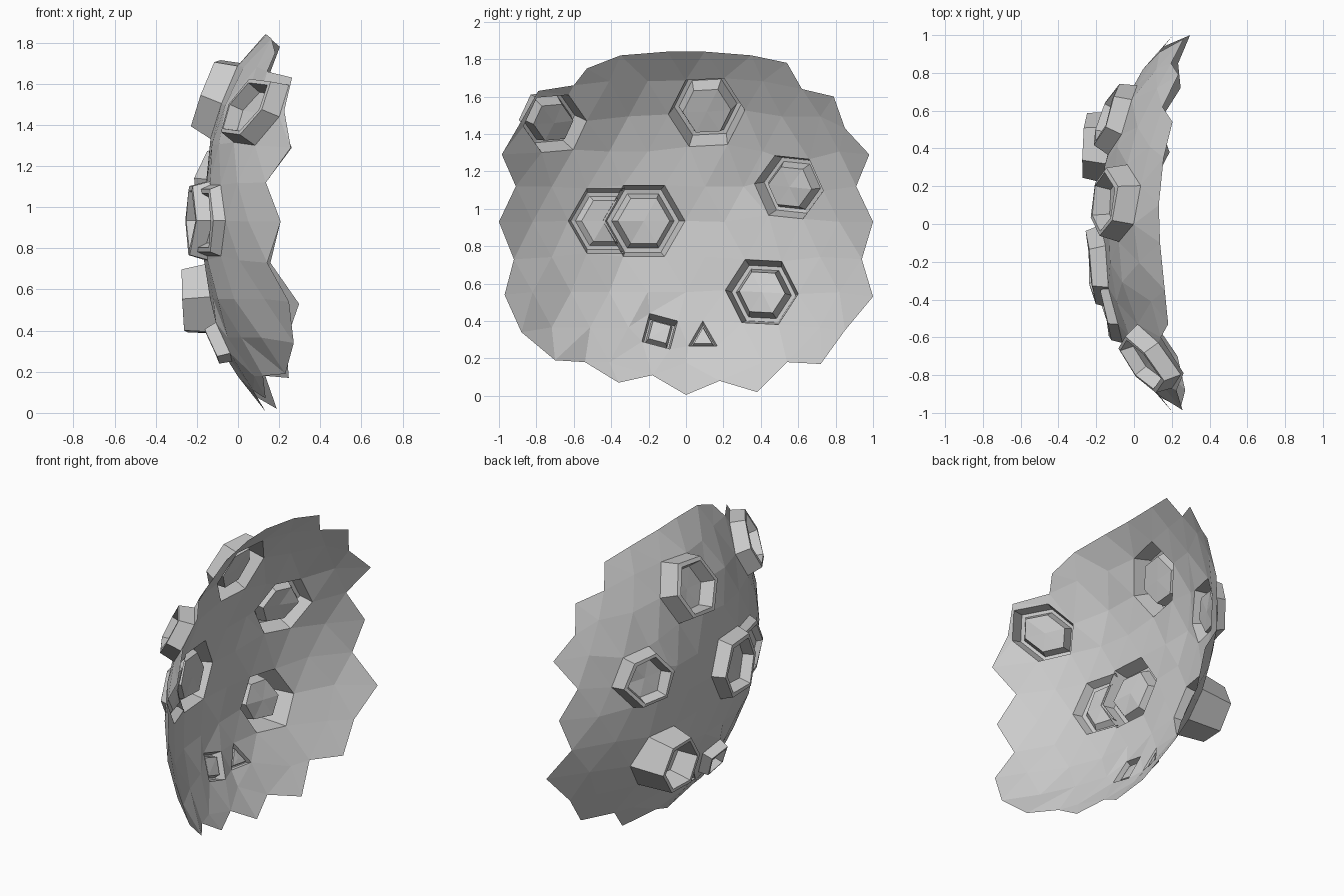
import bpy, bmesh, math
from mathutils import Vector, geometry

if "Cube" in bpy.data.objects:
    bpy.data.objects.remove(bpy.data.objects["Cube"])

CY, CZ = 0.0, 0.93   # middle of the shell in the y-z plane


def surf(y, z):
    """Bowl-shaped sheet opening towards +x, with slight roughness."""
    r = math.hypot(y - CY, z - CZ)
    rough = 0.014 * math.sin(17 * y + 5 * z) * math.cos(13 * z - 7 * y)
    return Vector((-0.165 + 0.37 * r ** 2.7 + rough, y, z))


def normal(y, z, tilt):
    """Outward (convex side) direction of the bowl."""
    r = math.hypot(y - CY, z - CZ)
    s = tilt * r ** 0.8
    return Vector((-1, s * (y - CY), s * (z - CZ))).normalized()


# Craters: y, z, radius, rim height, sides, turn in degrees, tilt with the bowl
craters = [
    (-0.225, 0.935, 0.22, 0.08, 6, 0, 1),
    (-0.43, 0.935, 0.20, 0.045, 6, 0, 1),
    (0.405, 0.555, 0.195, 0.175, 6, -3, 0.25),
    (0.55, 1.115, 0.185, 0.09, 6, -6, 1),
    (0.11, 1.515, 0.205, 0.11, 6, 3, 1),
    (-0.70, 1.455, 0.17, 0.09, 6, 5, 1),
    (-0.14, 0.345, 0.11, 0.06, 4, 30, 1),
    (0.09, 0.31, 0.09, 0.03, 3, 90, 1),
]


def ring(c, k=1.0):
    y, z, r, h, n, turn, tilt = c
    off = math.radians(turn)
    return [Vector((y + r * k * math.cos(off + i * math.tau / n),
                    z + r * k * math.sin(off + i * math.tau / n))) for i in range(n)]


def inside(p, poly):
    n = len(poly)
    return all((poly[(i + 1) % n] - poly[i]).cross(p - poly[i]) > -1e-5 for i in range(n))


def middle(points):
    return sum(points, Vector((0, 0))) / len(points)


# Ragged outline of the shell fragment (y, z)
outline = [Vector(p) for p in [
    (0, .005), (.18, .08), (.38, .02), (.54, .18), (.72, .17), (.85, .35), (1, .53),
    (.94, .73), (1, .93), (.91, 1.12), (.98, 1.29), (.85, 1.43), (.79, 1.6), (.62, 1.64),
    (.54, 1.78), (.35, 1.82), (.1, 1.84), (-.1, 1.84), (-.35, 1.82), (-.53, 1.75),
    (-.6, 1.66), (-.79, 1.63), (-.88, 1.47), (-.985, 1.29), (-.91, 1.12), (-1, .93),
    (-.92, .73), (-.97, .54), (-.88, .34), (-.7, .19), (-.54, .18), (-.36, .07), (-.18, .11)]]

# Shell: triangular lattice joined to the outline and the crater rims
pts, edges = [], []
for loop in [outline] + [ring(c) for c in craters]:
    s, n = len(pts), len(loop)
    pts += loop
    edges += [(s + i, s + (i + 1) % n) for i in range(n)]
for k in range(-5, 6):
    for i in range(-5, 6):
        p = Vector(((i + 0.5 * (k % 2)) * 0.205, CZ + k * 0.188))
        if all((p - o).length > 0.11 for o in outline) and \
           all((p - Vector(c[:2])).length > c[2] + 0.05 for c in craters):
            pts.append(p)
v2, _, tris, *_ = geometry.delaunay_2d_cdt(pts, edges, [], 1, 1e-4)
holes = [ring(c) for c in craters]
faces = [f for f in tris
         if not any(inside(middle([v2[i] for i in f]), h) for h in holes)]


def make(name, verts, polys):
    me = bpy.data.meshes.new(name)
    me.from_pydata(verts, [], polys)
    bm = bmesh.new()
    bm.from_mesh(me)
    loose = [v for v in bm.verts if not v.link_faces]
    bmesh.ops.delete(bm, geom=loose, context='VERTS')
    bmesh.ops.recalc_face_normals(bm, faces=bm.faces)
    # face the convex side
    if sum(f.normal.x * f.calc_area() for f in bm.faces) > 0:
        bmesh.ops.reverse_faces(bm, faces=bm.faces)
    bm.to_mesh(me)
    bm.free()
    ob = bpy.data.objects.new(name, me)
    bpy.context.collection.objects.link(ob)


make("rock_shell", [surf(*p) for p in v2], faces)

# Craters: outer wall, thin rim, inner wall and fanned floor
profile = [(1.0, 0.0), (0.88, 1.0), (0.76, 1.0), (0.63, 0.2)]
for idx, c in enumerate(craters):
    y, z, r, h, n, turn, tilt = c
    nrm = normal(y, z, tilt)
    mid = surf(y, z)
    verts, flat = [], []
    for k, lift in profile:
        for p in ring(c, k):
            v = surf(*p)
            v.x += (mid.x - v.x) * (1 - tilt) * lift   # level the rim if untilted
            verts.append(v + nrm * h * lift)
            flat.append(p)
    verts.append(mid + nrm * h * 0.1)
    flat.append(Vector((y, z)))
    polys = []
    for a in range(len(profile) - 1):
        for i in range(n):
            j = (i + 1) % n
            polys.append((a * n + i, a * n + j, (a + 1) * n + j, (a + 1) * n + i))
    b = (len(profile) - 1) * n
    polys += [(b + i, b + (i + 1) % n, len(verts) - 1) for i in range(n)]
    if idx == 1:   # the second crater is cut away by the first
        polys = [f for f in polys if not inside(middle([flat[i] for i in f]), holes[0])]
    make(f"crater_{idx + 1}", verts, polys)
